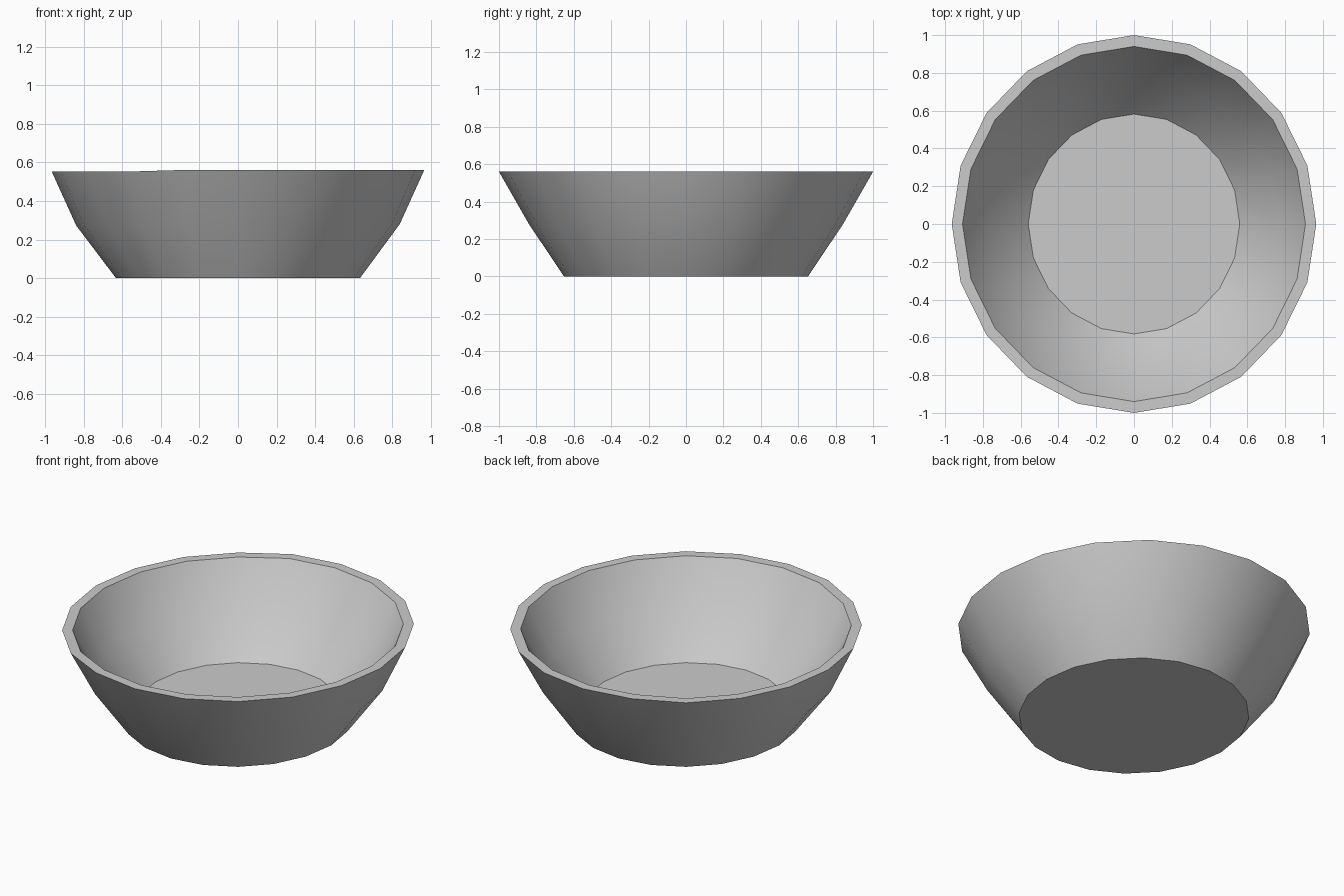
import bpy, bmesh, math

if "Cube" in bpy.data.objects:
    bpy.data.objects.remove(bpy.data.objects["Cube"])

SIDES = 20
# Profile rings from the underside, up the outside, over the rim and down inside:
# x radius, y radius, height
RINGS = [
    (0.632, 0.652, 0.0),
    (0.838, 0.840, 0.28),
    (0.965, 1.000, 0.56),
    (0.908, 0.940, 0.56),
    (0.775, 0.785, 0.30),
    (0.560, 0.582, 0.07),
]

bm = bmesh.new()


def add_ring(rx, ry, z):
    verts = []
    for i in range(SIDES):
        a = 2 * math.pi * i / SIDES
        x, y = rx * math.cos(a), ry * math.sin(a)
        # the hand-made rim sits a touch lower on the left
        dip = 0.008 if (x < -0.45 and z > 0.2) else 0.0
        verts.append(bm.verts.new((x, y, z - dip)))
    return verts


# Walls
rings = [add_ring(*r) for r in RINGS]
for lower, upper in zip(rings, rings[1:]):
    for i in range(SIDES):
        j = (i + 1) % SIDES
        bm.faces.new((lower[i], lower[j], upper[j], upper[i]))

# Underside and inner floor
bm.faces.new(rings[0][::-1])
bm.faces.new(rings[-1])
bmesh.ops.recalc_face_normals(bm, faces=bm.faces)

mesh = bpy.data.meshes.new("bowl")
bm.to_mesh(mesh)
bm.free()
bowl = bpy.data.objects.new("bowl", mesh)
bpy.context.collection.objects.link(bowl)

# Smooth walls with crisp rim and base
bpy.context.view_layer.objects.active = bowl
bowl.select_set(True)
bpy.ops.object.shade_smooth_by_angle(angle=math.radians(35))
